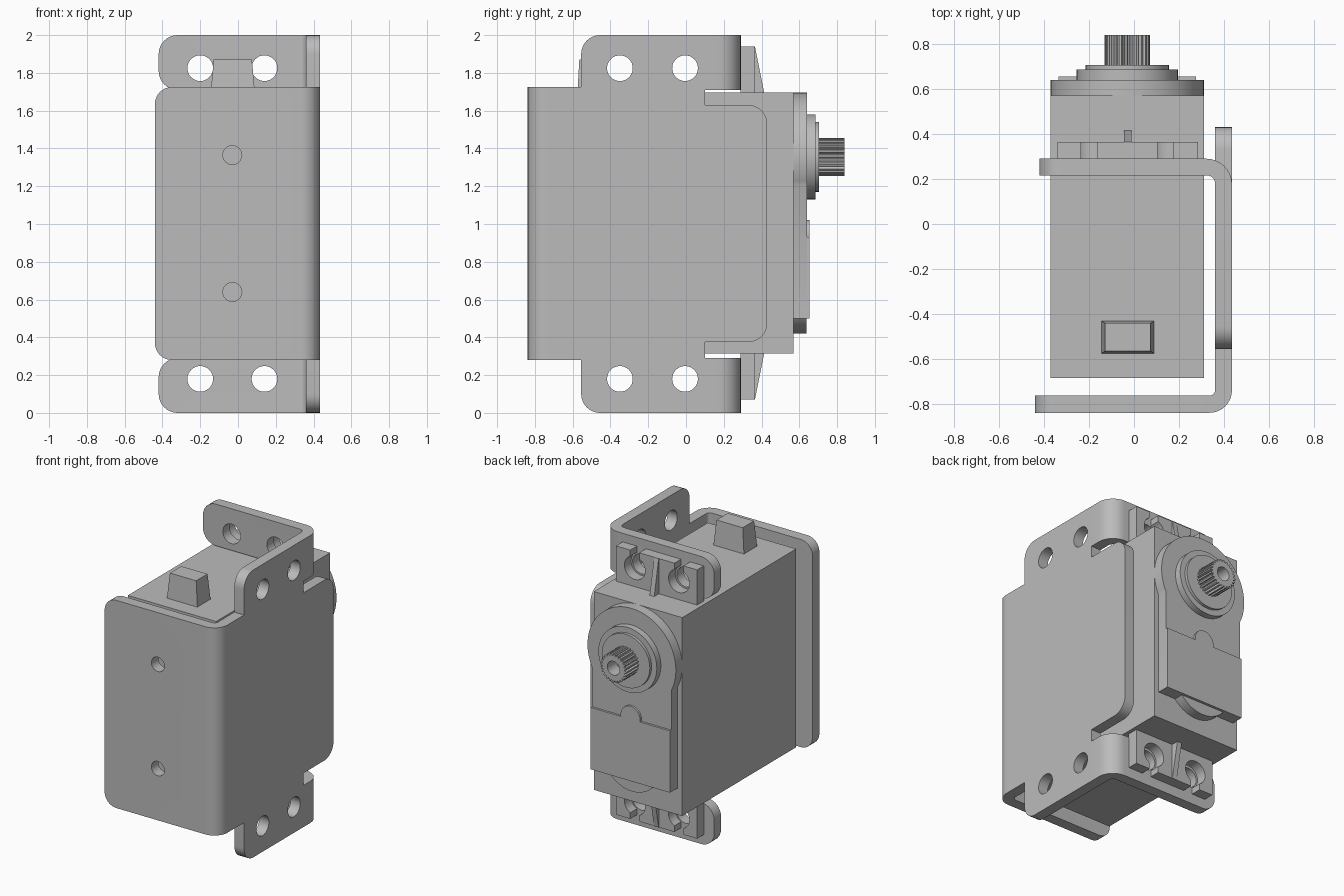
import bpy, bmesh, math
from mathutils import Vector

if "Cube" in bpy.data.objects:
    bpy.data.objects.remove(bpy.data.objects["Cube"])

grey = bpy.data.materials.new("plain grey")
grey.diffuse_color = (0.5, 0.5, 0.5, 1)
grey.use_nodes = True
grey.node_tree.nodes["Principled BSDF"].inputs["Base Color"].default_value = grey.diffuse_color

CX, CZ = -0.03, 1.355   # output shaft axis
HOLES_Z = (0.18, 1.825)


def fillet(corners, n=8):
    """Polygon points from (a, b[, radius]) corners, with rounded corners."""
    out = []
    for i, c in enumerate(corners):
        p = Vector(c[:2])
        if len(c) == 2:
            out.append(p)
            continue
        d0 = (Vector(corners[i - 1][:2]) - p).normalized()
        d1 = (Vector(corners[(i + 1) % len(corners)][:2]) - p).normalized()
        r = c[2]
        centre = p + (d0 + d1) * r        # right-angled corners
        for k in range(n + 1):
            t = k / n * math.pi / 2
            out.append(centre - d1 * r * math.cos(t) - d0 * r * math.sin(t))
    return out


def arc(cx, cz, r, a0, a1, n=32):
    return [(cx + r * math.cos(math.radians(a0 + (a1 - a0) * k / n)),
             cz + r * math.sin(math.radians(a0 + (a1 - a0) * k / n))) for k in range(n + 1)]


def circle(cx, cz, r, n=48):
    return arc(cx, cz, r, 0, 360, n)[:-1]


def prism(name, pts, axis, lo, hi, round_left=0, top_scale=1):
    """Extrude a polygon along x (pts = y,z), y (pts = x,z) or z (pts = x,y)."""
    place = {"x": lambda a, b, t: (t, a, b),
             "y": lambda a, b, t: (a, t, b),
             "z": lambda a, b, t: (a, b, t)}[axis]
    mid = sum((Vector(p) for p in pts), Vector((0, 0))) / len(pts)
    bm = bmesh.new()
    low = [bm.verts.new(place(p[0], p[1], lo)) for p in pts]
    top = [mid + (Vector(p) - mid) * top_scale for p in pts]
    high = [bm.verts.new(place(p[0], p[1], hi)) for p in top]
    bm.faces.new(low)
    bm.faces.new(high)
    for i in range(len(pts)):
        j = (i + 1) % len(pts)
        bm.faces.new((low[i], low[j], high[j], high[i]))
    bmesh.ops.recalc_face_normals(bm, faces=bm.faces)
    if round_left:
        # round the corners at the free left end of a folded plate
        xmin = min(v.co.x for v in bm.verts)
        edges = [e for e in bm.edges
                 if all(v.co.x < xmin + 1e-4 for v in e.verts)
                 and abs(e.verts[0].co.z - e.verts[1].co.z) < 1e-4]
        bmesh.ops.bevel(bm, geom=edges, offset=round_left, segments=8,
                        profile=0.5, affect='EDGES')
    mesh = bpy.data.meshes.new(name)
    bm.to_mesh(mesh)
    bm.free()
    mesh.materials.append(grey)
    ob = bpy.data.objects.new(name, mesh)
    bpy.context.collection.objects.link(ob)
    return ob


def drill(ob, axis, centres, r, lo, hi):
    """Cut round holes along an axis."""
    bpy.context.view_layer.objects.active = ob
    for a, b in centres:
        cutter = prism("cutter", circle(a, b, r, 32), axis, lo, hi)
        mod = ob.modifiers.new("hole", 'BOOLEAN')
        mod.operation, mod.solver, mod.object = 'DIFFERENCE', 'EXACT', cutter
        bpy.ops.object.modifier_apply(modifier=mod.name)
        bpy.data.objects.remove(cutter)


def box(name, x0, x1, y0, y1, z0, z1):
    return prism(name, [(x0, y0), (x1, y0), (x1, y1), (x0, y1)], "z", z0, z1)


# Folded bracket: side plate with a rear tab
side = prism("bracket_side", fillet([
    (-0.73, 0.28), (-0.555, 0.28), (-0.555, 0, 0.1), (0.1, 0), (0.1, 0.375),
    (0.43, 0.375, 0.1), (0.43, 1.63, 0.1), (0.1, 1.63), (0.1, 2),
    (-0.555, 2, 0.1), (-0.555, 1.725), (-0.73, 1.725)]), "x", 0.36, 0.435)
drill(side, "x", [(y, z) for y in (-0.35, -0.005) for z in HOLES_Z], 0.068, 0.3, 0.5)

# Bracket front plate with its bend
front = prism("bracket_front", fillet([
    (-0.44, -0.838), (0.435, -0.838, 0.1), (0.435, -0.73), (0.36, -0.73),
    (0.36, -0.762, 0.025), (-0.44, -0.762)]), "z", 0.28, 1.725, round_left=0.09)
drill(front, "y", [(CX, 0.64), (CX, 1.365)], 0.05, -0.9, -0.7)

# Bracket rear flanges, top and bottom
for name, z0, z1, hz in (("top_flange", 1.71, 2, HOLES_Z[1]),
                         ("bottom_flange", 0, 0.29, HOLES_Z[0])):
    fl = prism(name, fillet([
        (-0.42, 0.215), (0.36, 0.215, 0.035), (0.36, 0.1), (0.435, 0.1),
        (0.435, 0.29, 0.115), (-0.42, 0.29)]), "z", z0, z1, round_left=0.1)
    drill(fl, "y", [(-0.2, hz), (0.14, hz)], 0.068, 0.15, 0.35)

# Motor case and tapered cable boot
box("motor_case", -0.37, 0.31, -0.683, 0.57, 0.315, 1.695)
prism("cable_boot", [(-0.145, -0.575), (0.09, -0.575), (0.09, -0.43), (-0.145, -0.43)],
      "z", 1.69, 1.87, top_scale=0.86)

# Mounting ears with open keyhole slots and a central rib
a = math.degrees(math.acos(0.035 / 0.08))
ear = [(-0.34, 1.69), (0.285, 1.69), (0.285, 1.94)]
for cx in (0.14, -0.2):
    ear += [(cx + 0.035, 1.94)] + arc(cx, 1.825, 0.08, a, -180 - a, 28) + [(cx - 0.035, 1.94)]
ear.append((-0.34, 1.94))
rib = [(0.36, 1.94), (0.365, 1.94), (0.415, 1.69), (0.36, 1.69)]
for label, flip in (("top", False), ("bottom", True)):
    def place(pts):
        return [(p, 2.01 - q) if flip else (p, q) for p, q in pts]
    prism(label + "_ear", place(ear), "y", 0.288, 0.363)
    prism(label + "_ear_rib", place(rib), "x", -0.045, -0.01)

# Gear housing: round head running into a straight lower plate
b = math.degrees(math.acos(0.305 / 0.34))
prism("gear_housing", arc(CX, CZ, 0.34, -b, 180 + b, 56)
      + [(CX - 0.305, 0.5), (CX + 0.305, 0.5)], "y", 0.57, 0.64)
prism("lower_boss", circle(CX, 0.64, 0.22), "y", 0.565, 0.637)
prism("gear_cover", [(CX - 0.305, 0.5), (CX + 0.305, 0.5), (CX + 0.305, 0.93)]
      + arc(CX, 0.945, 0.075, -11.5, 191.5, 24) + [(CX - 0.305, 0.93)], "y", 0.638, 0.655)

# Stepped collar and splined output shaft
prism("collar", circle(CX, CZ, 0.225), "y", 0.635, 0.685)
prism("collar_step", circle(CX, CZ, 0.185), "y", 0.68, 0.705)
teeth = 24
spline = []
for i in range(teeth):
    for off, r in ((0, 0.1), (0.4, 0.1), (0.6, 0.086), (0.85, 0.086)):
        t = (i + off) / teeth * 2 * math.pi
        spline.append((CX + r * math.cos(t), CZ + r * math.sin(t)))
shaft = prism("output_shaft", spline, "y", 0.70, 0.84)
drill(shaft, "y", [(CX, CZ)], 0.048, 0.74, 0.9)

# Smooth rounded surfaces, keep edges crisp
for ob in bpy.context.scene.objects:
    ob.select_set(True)
bpy.context.view_layer.objects.active = shaft
bpy.ops.object.shade_smooth_by_angle(angle=math.radians(25))
